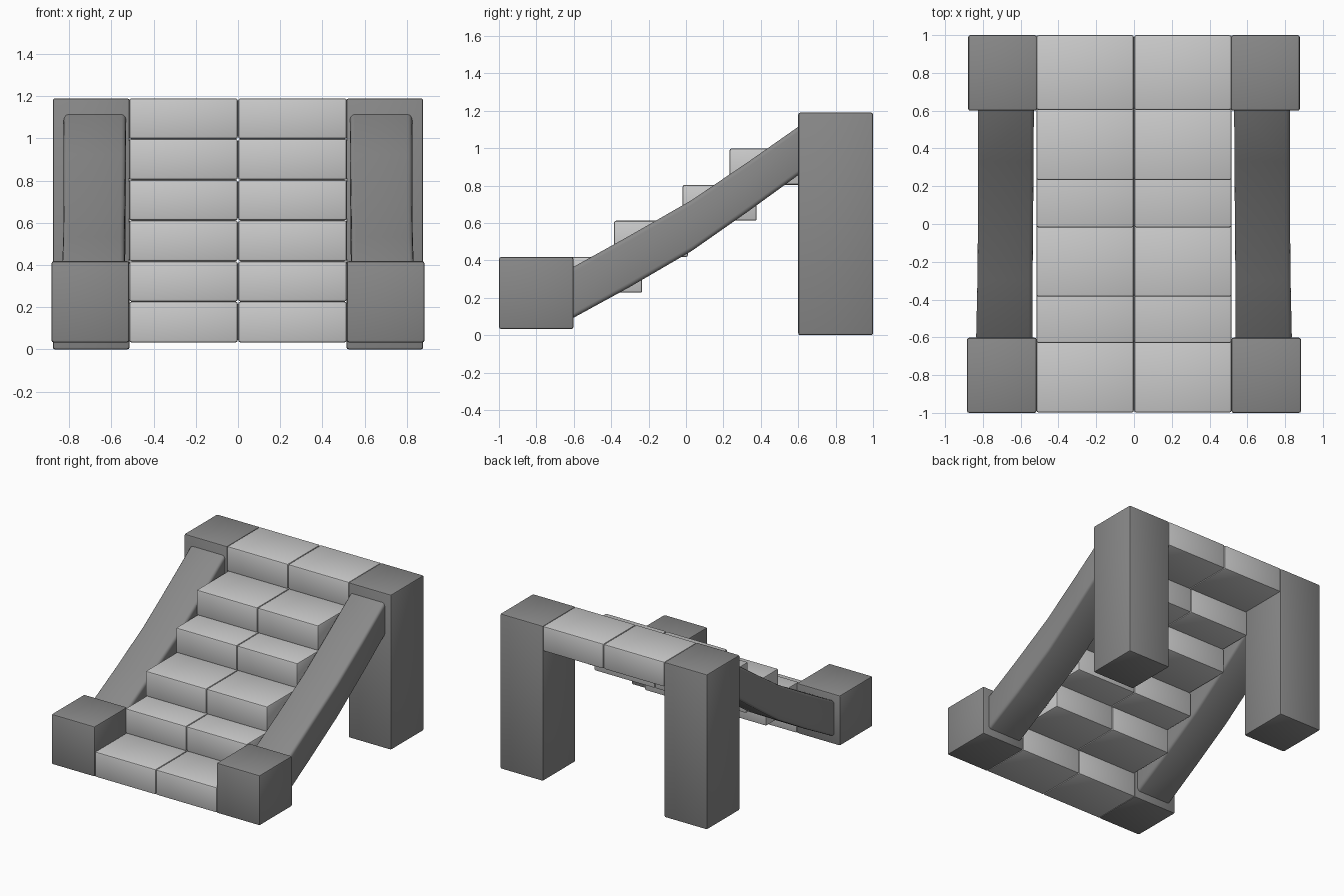
import bpy, bmesh

if "Cube" in bpy.data.objects:
    bpy.data.objects.remove(bpy.data.objects["Cube"])

def material(name, grey):
    m = bpy.data.materials.new(name)
    m.diffuse_color = (grey, grey, grey, 1)
    m.use_nodes = True
    m.node_tree.nodes["Principled BSDF"].inputs["Base Color"].default_value = m.diffuse_color
    return m

LIGHT = material("light_stone", 0.55)
DARK = material("dark_stone", 0.25)

def finish(ob, mat, bevel, segments=2):
    ob.data.materials.append(mat)
    m = ob.modifiers.new("soft_edges", "BEVEL")
    m.width, m.segments = bevel, segments
    m.limit_method = "ANGLE"
    bpy.ops.object.select_all(action="DESELECT")
    ob.select_set(True)
    bpy.context.view_layer.objects.active = ob
    bpy.ops.object.modifier_apply(modifier=m.name)
    bpy.ops.object.shade_smooth_by_angle()

def block(name, mat, x, y, z, bevel=0.011):
    lo, hi = zip(x, y, z)
    bpy.ops.mesh.primitive_cube_add(size=1, location=[(a + b) / 2 for a, b in zip(lo, hi)])
    ob = bpy.context.object
    ob.name = name
    ob.scale = [b - a for a, b in zip(lo, hi)]
    bpy.ops.object.transform_apply(location=True, rotation=False, scale=True)
    finish(ob, mat, bevel)

def rail(name, side):
    # y, inner x, outer x, bottom z, top z of each cross-section
    sections = [(-0.62, 0.537, 0.836, 0.083, 0.355),
                (-0.3, 0.537, 0.829, 0.258, 0.533),
                (0.03, 0.534, 0.826, 0.45, 0.722),
                (0.33, 0.532, 0.826, 0.66, 0.925),
                (0.62, 0.53, 0.826, 0.87, 1.128)]
    bm = bmesh.new()
    rings = [[bm.verts.new((side * x, y, z)) for x, z in
              ((xi, zb), (xo, zb), (xo, zt), (xi, zt))]
             for y, xi, xo, zb, zt in sections]
    for a, b in zip(rings, rings[1:]):
        for i in range(4):
            j = (i + 1) % 4
            bm.faces.new((a[i], a[j], b[j], b[i]))
    bm.faces.new(rings[0])
    bm.faces.new(rings[-1])
    bmesh.ops.recalc_face_normals(bm, faces=bm.faces)
    me = bpy.data.meshes.new(name)
    bm.to_mesh(me)
    bm.free()
    ob = bpy.data.objects.new(name, me)
    bpy.context.collection.objects.link(ob)
    finish(ob, DARK, 0.022, 3)

# Stair treads: front y, bottom z, top z; two blocks per step
steps = [(-0.998, 0.033, 0.227), (-0.63, 0.227, 0.418), (-0.385, 0.418, 0.612),
         (-0.018, 0.612, 0.804), (0.233, 0.804, 0.998), (0.604, 0.998, 1.19)]
for n, (y, z0, z1) in enumerate(steps, 1):
    block(f"step_{n}_left", LIGHT, (-0.516, -0.001), (y, y + 0.396), (z0, z1))
    block(f"step_{n}_right", LIGHT, (0.001, 0.516), (y, y + 0.396), (z0, z1))

# Posts and sloped rails on both sides
for label, s in (("left", -1), ("right", 1)):
    block(f"front_post_{label}", DARK, sorted((s * 0.516, s * 0.884)), (-1, -0.602), (0.033, 0.418))
    block(f"back_post_{label}", DARK, sorted((s * 0.514, s * 0.878)), (0.6, 1), (0, 1.19))
    rail(f"rail_{label}", s)
